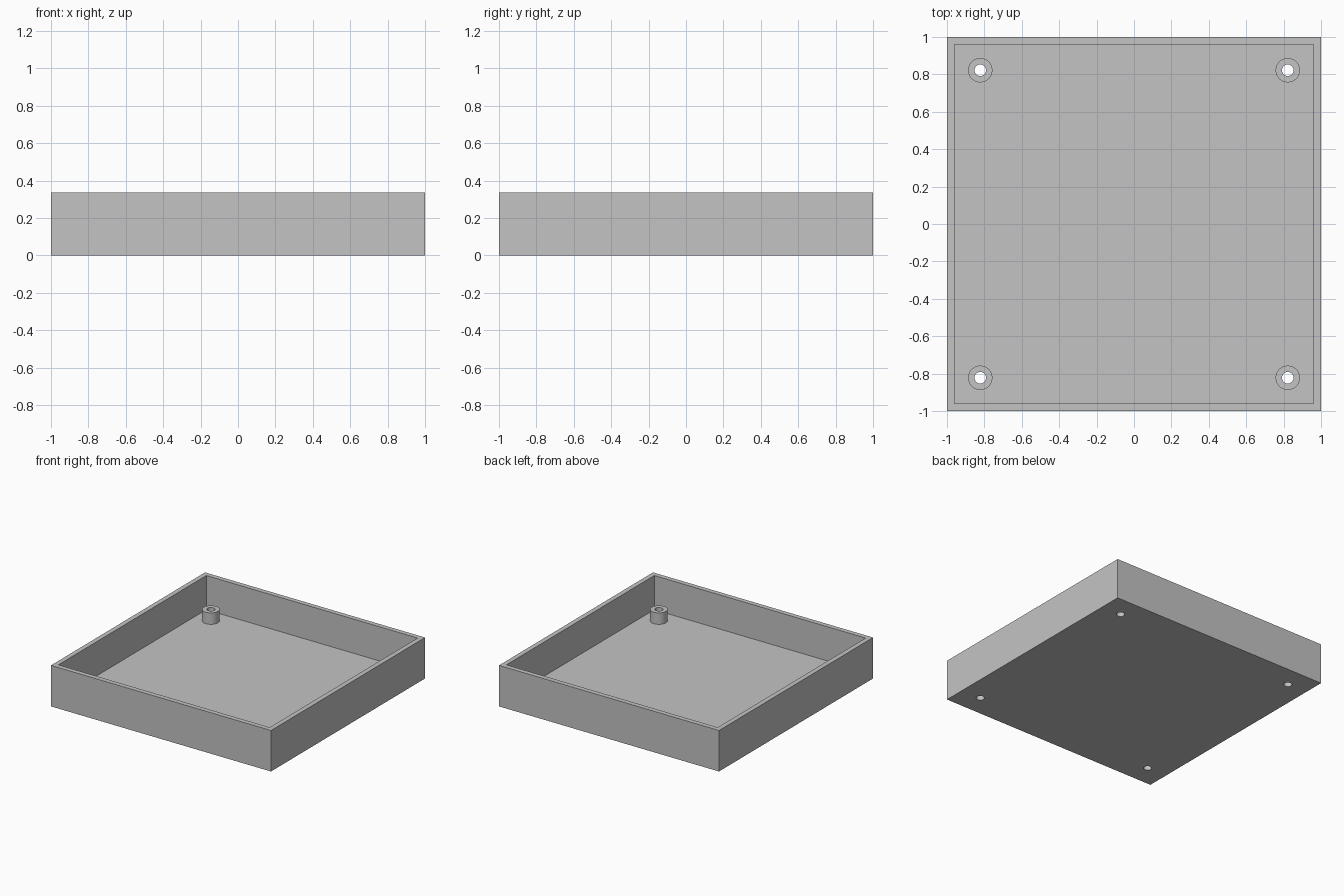
import bpy, bmesh, math
from mathutils import Matrix, Vector

HALF, HEIGHT = 1.0, 0.337
WALL, FLOOR = 0.056, 0.056
POST_AT, POST_R, HOLE_R, POST_TOP = 0.822, 0.065, 0.031, 0.15
SIDES = 48
CORNERS = [(sx, sy) for sx in (-1, 1) for sy in (-1, 1)]

if "Cube" in bpy.data.objects:
    bpy.data.objects.remove(bpy.data.objects["Cube"], do_unlink=True)

grey = bpy.data.materials.new("grey plastic")
grey.use_nodes = True
grey.diffuse_color = (0.55, 0.55, 0.55, 1)
for node in grey.node_tree.nodes:
    if node.type == "BSDF_PRINCIPLED":
        node.inputs["Base Color"].default_value = grey.diffuse_color


def make_object(name, bm):
    bmesh.ops.recalc_face_normals(bm, faces=bm.faces)
    mesh = bpy.data.meshes.new(name)
    bm.to_mesh(mesh)
    bm.free()
    mesh.materials.append(grey)
    obj = bpy.data.objects.new(name, mesh)
    bpy.context.collection.objects.link(obj)
    return obj


def activate(obj):
    bpy.ops.object.select_all(action="DESELECT")
    obj.select_set(True)
    bpy.context.view_layer.objects.active = obj


# Open tray: box with the top inset and pushed down to the floor
bm = bmesh.new()
size = Matrix.Diagonal((2 * HALF, 2 * HALF, HEIGHT, 1))
bmesh.ops.create_cube(bm, size=1, matrix=Matrix.Translation((0, 0, HEIGHT / 2)) @ size)
top = max(bm.faces, key=lambda f: f.calc_center_median().z)
bmesh.ops.inset_region(bm, faces=[top], thickness=WALL)
pushed = bmesh.ops.extrude_discrete_faces(bm, faces=[top])["faces"][0]
bmesh.ops.translate(bm, verts=pushed.verts, vec=(0, 0, FLOOR - HEIGHT))
tray = make_object("tray", bm)

# Screw holes drilled through the floor
bm = bmesh.new()
for sx, sy in CORNERS:
    bmesh.ops.create_cone(bm, cap_ends=True, segments=SIDES, radius1=HOLE_R, radius2=HOLE_R,
                          depth=1, matrix=Matrix.Translation((sx * POST_AT, sy * POST_AT, 0)))
drill = make_object("hole_cutter", bm)
drill.hide_render = True
cut = tray.modifiers.new("screw holes", "BOOLEAN")
cut.operation, cut.solver, cut.object = "DIFFERENCE", "EXACT", drill
activate(tray)
bpy.ops.object.modifier_apply(modifier=cut.name)
bpy.data.objects.remove(drill, do_unlink=True)
bpy.ops.object.shade_smooth_by_angle(angle=math.radians(30))

# Hollow screw posts: a wall profile spun about each hole
for sx, sy in CORNERS:
    bm = bmesh.new()
    centre = Vector((sx * POST_AT, sy * POST_AT, 0))
    profile = [(POST_R, FLOOR), (POST_R, POST_TOP), (HOLE_R, POST_TOP), (HOLE_R, FLOOR)]
    verts = [bm.verts.new(centre + Vector((r, 0, z))) for r, z in profile]
    edges = [bm.edges.new(pair) for pair in zip(verts, verts[1:])]
    bmesh.ops.spin(bm, geom=verts + edges, cent=centre, axis=(0, 0, 1),
                   angle=math.tau, steps=SIDES)
    bmesh.ops.remove_doubles(bm, verts=bm.verts, dist=1e-4)
    bmesh.ops.recalc_face_normals(bm, faces=bm.faces)
    # The open tube must face outward: its rim points up
    rim = max(bm.faces, key=lambda f: f.calc_center_median().z)
    flip = rim.normal.z < 0
    side = ("back" if sy > 0 else "front") + ("_left" if sx > 0 else "_right")
    post = make_object(side + "_screw_post", bm)
    if flip:
        post.data.flip_normals()
    activate(post)
    bpy.ops.object.shade_smooth_by_angle(angle=math.radians(30))
